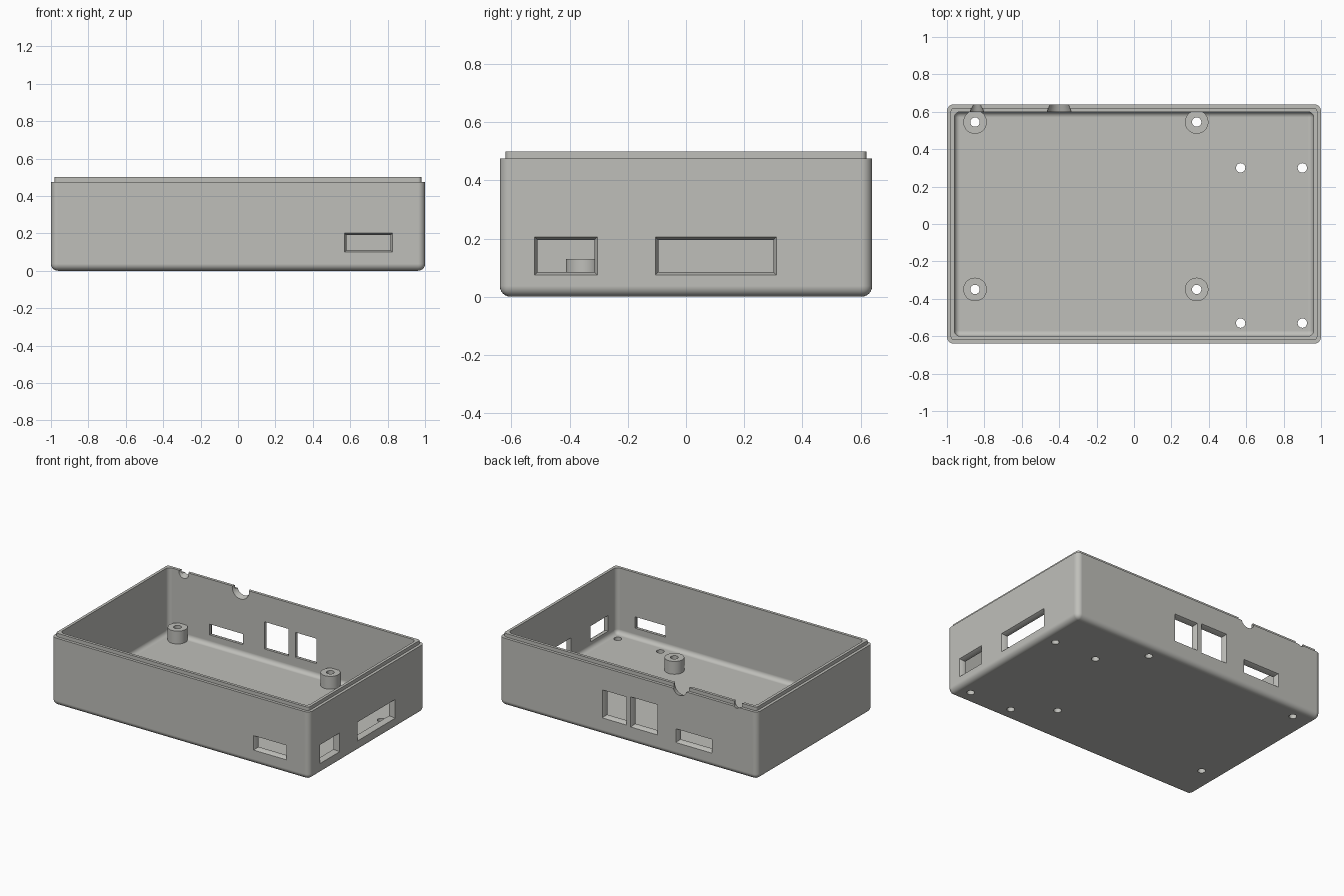
import bpy, bmesh, math
from mathutils import Matrix, Vector

if "Cube" in bpy.data.objects:
    bpy.data.objects.remove(bpy.data.objects["Cube"])

grey = bpy.data.materials.new("warm grey plastic")
grey.diffuse_color = (0.52, 0.52, 0.49, 1)
grey.use_nodes = True
grey.node_tree.nodes["Principled BSDF"].inputs["Base Color"].default_value = grey.diffuse_color


def add_object(name, bm):
    bmesh.ops.recalc_face_normals(bm, faces=bm.faces)
    mesh = bpy.data.meshes.new(name)
    bm.to_mesh(mesh)
    bm.free()
    mesh.materials.append(grey)
    obj = bpy.data.objects.new(name, mesh)
    bpy.context.collection.objects.link(obj)
    return obj


def rounded_box(hx, hy, z0, z1, radius):
    """Box with rounded upright and bottom edges, open-ended sharp top."""
    bm = bmesh.new()
    bmesh.ops.create_cube(bm, size=1, matrix=Matrix.Translation((0, 0, (z0 + z1) / 2))
                          @ Matrix.Diagonal((2 * hx, 2 * hy, z1 - z0, 1)))
    edges = [e for e in bm.edges if min(v.co.z for v in e.verts) < z1 - 1e-4]
    bmesh.ops.bevel(bm, geom=edges, offset=radius, segments=6, profile=0.5, affect='EDGES')
    return bm


def loft(name, rings, closed=False):
    """Join rings of points; cap the ends, or close the rings into a loop."""
    bm = bmesh.new()
    loops = [[bm.verts.new(p) for p in ring] for ring in rings]
    n = len(loops[0])
    pairs = list(zip(loops, loops[1:] + loops[:1])) if closed else list(zip(loops, loops[1:]))
    for a, b in pairs:
        for i in range(n):
            j = (i + 1) % n
            bm.faces.new((a[i], a[j], b[j], b[i]))
    if not closed:
        bm.faces.new(loops[0])
        bm.faces.new(loops[-1])
    return add_object(name, bm)


def circle(x, y, z, r, n=28):
    return [(x + r * math.cos(2 * math.pi * i / n), y + r * math.sin(2 * math.pi * i / n), z)
            for i in range(n)]


def cut(target, cutter):
    mod = target.modifiers.new("cut", 'BOOLEAN')
    mod.operation, mod.solver, mod.object = 'DIFFERENCE', 'EXACT', cutter
    bpy.context.view_layer.objects.active = target
    bpy.ops.object.modifier_apply(modifier=mod.name)
    bpy.data.objects.remove(cutter)


def window(target, wall, a0, a1, z0, z1):
    """Rectangular opening, flared at the outer face of a wall."""
    rings = []
    for depth, grow in ((-0.01, 0.016), (0.02, 0.0), (0.07, 0.0)):
        ring = []
        for a, z in ((a0 - grow, z0 - grow), (a1 + grow, z0 - grow),
                     (a1 + grow, z1 + grow), (a0 - grow, z1 + grow)):
            ring.append({"front": (a, -0.64 + depth, z), "back": (a, 0.64 - depth, z),
                         "right": (1 - depth, a, z)}[wall])
        rings.append(ring)
    cut(target, loft("window_cutter", rings))


def finish(obj):
    bpy.ops.object.select_all(action='DESELECT')
    obj.select_set(True)
    bpy.context.view_layer.objects.active = obj
    bpy.ops.object.shade_smooth_by_angle(angle=math.radians(30))
    mod = obj.modifiers.new("flat walls", 'WEIGHTED_NORMAL')
    mod.keep_sharp = True


# Outer tray with a stepped lip
bm = rounded_box(1.0, 0.64, 0, 0.475, 0.037)
top = [f for f in bm.faces if f.normal.z > 0.9 and f.calc_center_median().z > 0.47]
bmesh.ops.inset_region(bm, faces=top, thickness=0.02, use_even_offset=True)
lip = bmesh.ops.extrude_face_region(bm, geom=top)
bmesh.ops.delete(bm, geom=top, context='FACES_ONLY')
bmesh.ops.translate(bm, vec=Vector((0, 0, 0.025)),
                    verts=[g for g in lip["geom"] if isinstance(g, bmesh.types.BMVert)])
tray = add_object("case_tray", bm)

# Hollow interior
cut(tray, add_object("cavity_cutter", rounded_box(0.96, 0.6, 0.04, 0.7, 0.03)))

# Port openings
for port in (("front", 0.58, 0.815, 0.11, 0.19),
             ("right", -0.51, -0.315, 0.085, 0.195),
             ("right", -0.095, 0.30, 0.085, 0.195),
             ("back", 0.025, 0.19, 0.13, 0.305),
             ("back", -0.215, -0.03, 0.125, 0.315),
             ("back", -0.64, -0.38, 0.11, 0.185)):
    window(tray, *port)

# Tapered round cable notches in the back rim
for x, r_in, r_out in ((-0.40, 0.065, 0.053), (-0.84, 0.038, 0.024)):
    rings = [[(x + px, y, 0.49 + pz) for px, pz, _ in circle(0, 0, 0, r)]
             for y, r in ((0.56, r_in), (0.60, r_in), (0.64, r_out), (0.66, r_out))]
    cut(tray, loft("notch_cutter", rings))

# Screw holes through the floor
posts = [(x, y) for x in (-0.85, 0.335) for y in (-0.35, 0.545)]
holes = posts + [(x, y) for x in (0.57, 0.9) for y in (-0.53, 0.3)]
for x, y in holes:
    cut(tray, loft("hole_cutter", [circle(x, y, -0.05, 0.025), circle(x, y, 0.1, 0.025)]))
finish(tray)

# Tubular board standoffs
for x, y in posts:
    finish(loft("standoff", [circle(x, y, 0.04, 0.025), circle(x, y, 0.13, 0.025),
                             circle(x, y, 0.13, 0.063), circle(x, y, 0.04, 0.063)], closed=True))
